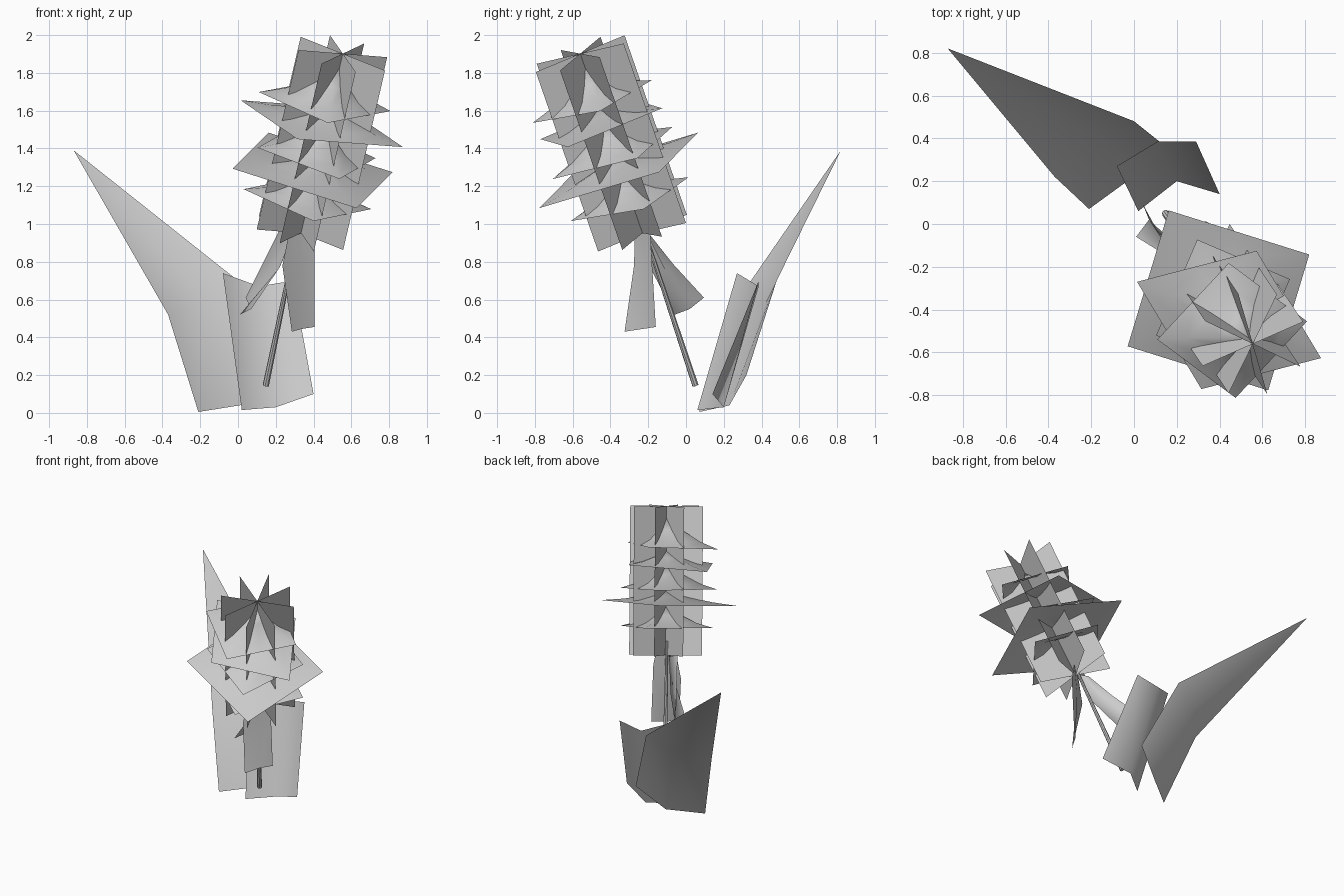
import bpy, bmesh, math
from mathutils import Vector

cube = bpy.data.objects.get("Cube")
if cube:
    bpy.data.objects.remove(cube, do_unlink=True)

# One plain grey for the whole plant
grey = bpy.data.materials.new("plain grey")
grey.use_nodes = True
COLOUR = (0.6, 0.6, 0.6, 1)
grey.diffuse_color = COLOUR
grey.node_tree.nodes["Principled BSDF"].inputs["Base Color"].default_value = COLOUR

# Frame of the leaning flower head: axis, sideways and upward-back directions
TOP = Vector((0.555, -0.56, 1.902))
AXIS = Vector((0.215, -0.32, 0.923)).normalized()
SIDE = Vector((-0.83, -0.558, 0)).normalized()
BACK = SIDE.cross(AXIS).normalized()
if BACK.y < 0:
    BACK = -BACK


def radial(degrees, radius):
    a = math.radians(degrees)
    return (SIDE * math.cos(a) + BACK * math.sin(a)) * radius


def make_object(name, points, faces, smooth=True):
    mesh = bpy.data.meshes.new(name)
    mesh.from_pydata([tuple(p) for p in points], [], faces)
    bm = bmesh.new()
    bm.from_mesh(mesh)
    bmesh.ops.recalc_face_normals(bm, faces=bm.faces)
    bm.to_mesh(mesh)
    bm.free()
    for face in mesh.polygons:
        face.use_smooth = smooth
    mesh.materials.append(grey)
    obj = bpy.data.objects.new(name, mesh)
    bpy.context.collection.objects.link(obj)
    return obj


def make_sheet(name, rows):
    """Folded leaf from rows of points; a row of one point is a tip."""
    points, ids = [], []
    for row in rows:
        ids.append(list(range(len(points), len(points) + len(row))))
        points += [Vector(p) for p in row]
    faces = []
    for low, high in zip(ids, ids[1:]):
        for i in range(len(low) - 1):
            if len(high) == 1:
                faces.append((low[i], low[i + 1], high[0]))
            else:
                faces.append((low[i], low[i + 1], high[i + 1], high[i]))
    return make_object(name, points, faces)


# Crossed upright plates of the flower head
HEAD_LENGTH = 1.03
foot = TOP - AXIS * HEAD_LENGTH
for number, (angle, half_width) in enumerate(
        [(11, 0.257), (61.5, 0.263), (106.5, 0.263), (148, 0.262)], 1):
    arm = radial(angle, half_width)
    make_object(f"flower_plate_{number}",
                [TOP - arm, TOP + arm, foot + arm, foot - arm],
                [(0, 1, 2, 3)], smooth=False)


# Flaring four-cornered petal skirts, stacked along the axis and slightly tilted
def make_skirt(name, depth, shift, first, second, tilt, height):
    a, b = radial(*first) + AXIS * tilt, radial(*second)
    corners = [a, b, -a, -b]
    outline = []
    for i, corner in enumerate(corners):
        outline += [corner, (corner + corners[(i + 1) % 4]) / 2]
    rim = TOP - AXIS * depth + SIDE * shift
    apex = AXIS * height - SIDE * shift
    points = [rim + apex]
    faces = []
    n = len(outline)
    for ring, (reach, lift) in enumerate([(0.3, 0.6), (0.65, 0.22), (1, 0)]):
        points += [rim + p * reach + apex * lift for p in outline]
        start = 1 + ring * n
        for i in range(n):
            j = (i + 1) % n
            if ring == 0:
                faces.append((0, start + i, start + j))
            else:
                faces.append((start - n + i, start + i, start + j, start - n + j))
    make_object(name, points, faces)


skirts = [
    (0.275, 0.045, (28, 0.355), (119, 0.335), -0.015, 0.19),
    (0.402, 0.03, (57.6, 0.48), (143.5, 0.357), -0.035, 0.09),
    (0.57, 0.02, (12, 0.34), (102, 0.365), 0, 0.17),
    (0.67, 0.02, (7, 0.475), (94.6, 0.52), -0.014, 0.08),
    (0.835, 0.01, (23, 0.35), (116, 0.335), 0, 0.14),
]
for number, skirt in enumerate(skirts, 1):
    make_skirt(f"petal_skirt_{number}", *skirt)

# Thin tapering stem
stem_foot, stem_top = Vector((0.147, 0.05, 0.145)), Vector((0.335, -0.25, 1.05))
SIDES = 8
stem_points = []
for centre, radius in ((stem_foot, 0.017), (stem_top, 0.009)):
    stem_points += [centre + radial(360 * i / SIDES, radius) for i in range(SIDES)]
stem_faces = [(i, (i + 1) % SIDES, SIDES + (i + 1) % SIDES, SIDES + i) for i in range(SIDES)]
stem_faces += [tuple(range(SIDES)), tuple(range(SIDES, SIDES * 2))]
stem = make_object("stem", stem_points, stem_faces)
bpy.context.view_layer.objects.active = stem
stem.select_set(True)
bpy.ops.object.shade_smooth_by_angle()
stem.select_set(False)

# Small folded leaves hanging under the flower head
make_sheet("hanging_leaf_front", [
    [(0.285, -0.325, 0.43), (0.34, -0.225, 0.445), (0.405, -0.16, 0.455)],
    [(0.235, -0.275, 0.78), (0.33, -0.215, 0.8), (0.405, -0.185, 0.88)],
    [(0.28, -0.27, 1.0), (0.33, -0.23, 1.0), (0.38, -0.19, 1.0)],
])
make_sheet("hanging_leaf_back", [
    [(0.01, -0.06, 0.52), (0.07, 0.02, 0.55), (0.04, 0.095, 0.61)],
    [(0.22, -0.19, 0.77), (0.2, -0.1, 0.74), (0.13, -0.07, 0.79)],
    [(0.31, -0.25, 0.97), (0.29, -0.21, 0.96), (0.225, -0.22, 0.98)],
])

# Large leaves at the ground
make_sheet("ground_leaf_long", [
    [(-0.21, 0.07, 0.005), (0.01, 0.23, 0.04), (0.2, 0.32, 0.2)],
    [(-0.37, 0.22, 0.52), (-0.18, 0.42, 0.58), (0.0, 0.48, 0.7)],
    [(-0.87, 0.82, 1.39)],
])
make_sheet("ground_leaf_short", [
    [(0.02, 0.06, 0.015), (0.2, 0.2, 0.03), (0.4, 0.14, 0.1)],
    [(-0.08, 0.27, 0.74), (0.11, 0.385, 0.67), (0.29, 0.385, 0.7)],
])
